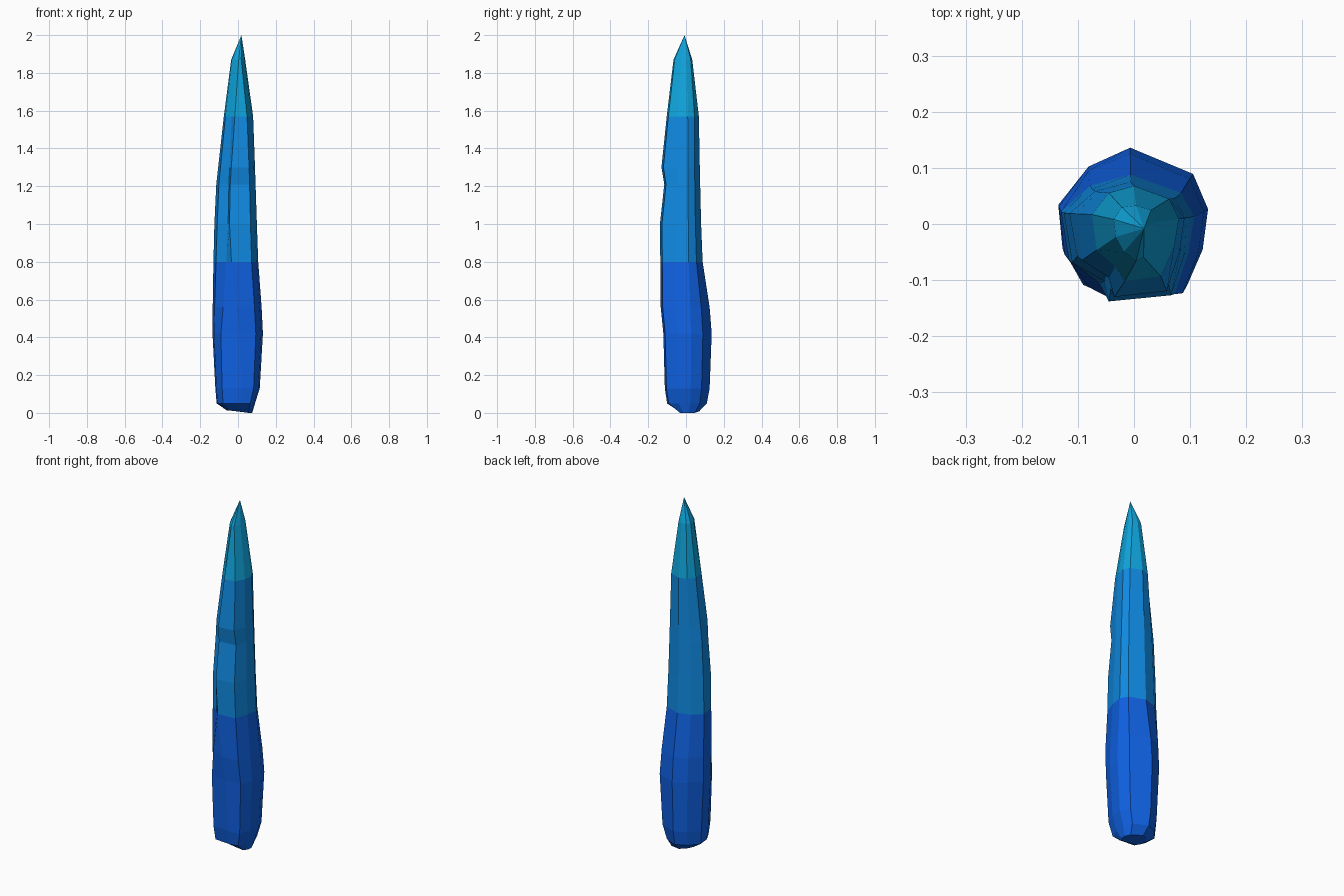
import bpy, bmesh
from mathutils import Vector

if "Cube" in bpy.data.objects:
    bpy.data.objects.remove(bpy.data.objects["Cube"])


def lin(c):
    c /= 255
    return c / 12.92 if c <= 0.04045 else ((c + 0.055) / 1.055) ** 2.4


def material(name, rgb):
    m = bpy.data.materials.new(name)
    m.diffuse_color = (*[lin(c) for c in rgb], 1)
    m.use_nodes = True
    m.node_tree.nodes["Principled BSDF"].inputs["Base Color"].default_value = m.diffuse_color
    return m


# Unit cross-sections: base, stepped middle and pointed tip
BASE = [(.12, -1), (.72, -.92), (.93, -.38), (1, .2), (.8, .66),
        (-.05, 1), (-.6, .75), (-1, .25), (-.95, -.35), (-.7, -.92)]
MIDDLE = [(-.36, -1), (.66, -.92), (.9, -.38), (1, .15), (.78, .62),
          (-.05, 1), (-.6, .78), (-1, .25), (-.88, -.5), (-.42, -.74)]
TIP = [(.1, -1), (.45, -.9), (.9, -.4), (1, .1), (.8, .75),
       (.1, 1), (-.6, .9), (-1, .25), (-.9, -.35), (-.5, -.75)]

# Rings: z, left, right, front, back, section, section, blend
RINGS = [
    (0.005, -.06, .075, -.035, .07, BASE, BASE, 0),
    (0.05, -.113, .09, -.10, .11, BASE, BASE, 0),
    (0.13, -.12, .115, -.112, .125, BASE, BASE, 0),
    (0.42, -.135, .132, -.12, .136, BASE, MIDDLE, .1),
    (0.56, -.134, .125, -.134, .125, BASE, MIDDLE, .4),
    (0.80, -.13, .107, -.136, .088, BASE, MIDDLE, .8),
    (1.00, -.125, .10, -.138, .08, MIDDLE, TIP, 0),
    (1.21, -.115, .093, -.115, .075, MIDDLE, TIP, 0),
    (1.30, -.105, .09, -.13, .073, MIDDLE, TIP, .05),
    (1.57, -.075, .08, -.102, .068, MIDDLE, TIP, .3),
    (1.87, -.036, .038, -.066, .033, MIDDLE, TIP, 1),
]

# Crystal body: rings joined into facets and closed to a point
bm = bmesh.new()
loops = []
for z, x0, x1, y0, y1, a, b, t in RINGS:
    loop = []
    for p, q in zip(a, b):
        v = Vector(p).lerp(Vector(q), t)
        x = v.x * (x1 if v.x > 0 else -x0)
        y = v.y * (y1 if v.y > 0 else -y0)
        loop.append(bm.verts.new((x, y, z)))
    loops.append(loop)
n = len(BASE)
for lo, hi in zip(loops, loops[1:]):
    for i in range(n):
        j = (i + 1) % n
        bm.faces.new((lo[i], lo[j], hi[j], hi[i]))
tip = bm.verts.new((0.018, -0.008, 2))
for i in range(n):
    bm.faces.new((loops[-1][i], loops[-1][(i + 1) % n], tip))
bm.faces.new(loops[0][::-1])
for v in loops[0]:
    v.co.z = max(0, 0.008 + 0.1 * -v.co.x)
    if v.co.x > 0.03:
        v.co.z = 0
bmesh.ops.recalc_face_normals(bm, faces=bm.faces)

# Colour bands by height
for f in bm.faces:
    z = f.calc_center_median().z
    f.material_index = 0 if z < 0.80 else 1 if z < 1.57 else 2

mesh = bpy.data.meshes.new("crystal_shard")
bm.to_mesh(mesh)
bm.free()
for m in (material("deep blue", (15, 97, 226)),
          material("sky blue", (15, 138, 226)),
          material("cyan", (15, 166, 222))):
    mesh.materials.append(m)
bpy.context.collection.objects.link(bpy.data.objects.new("crystal_shard", mesh))
